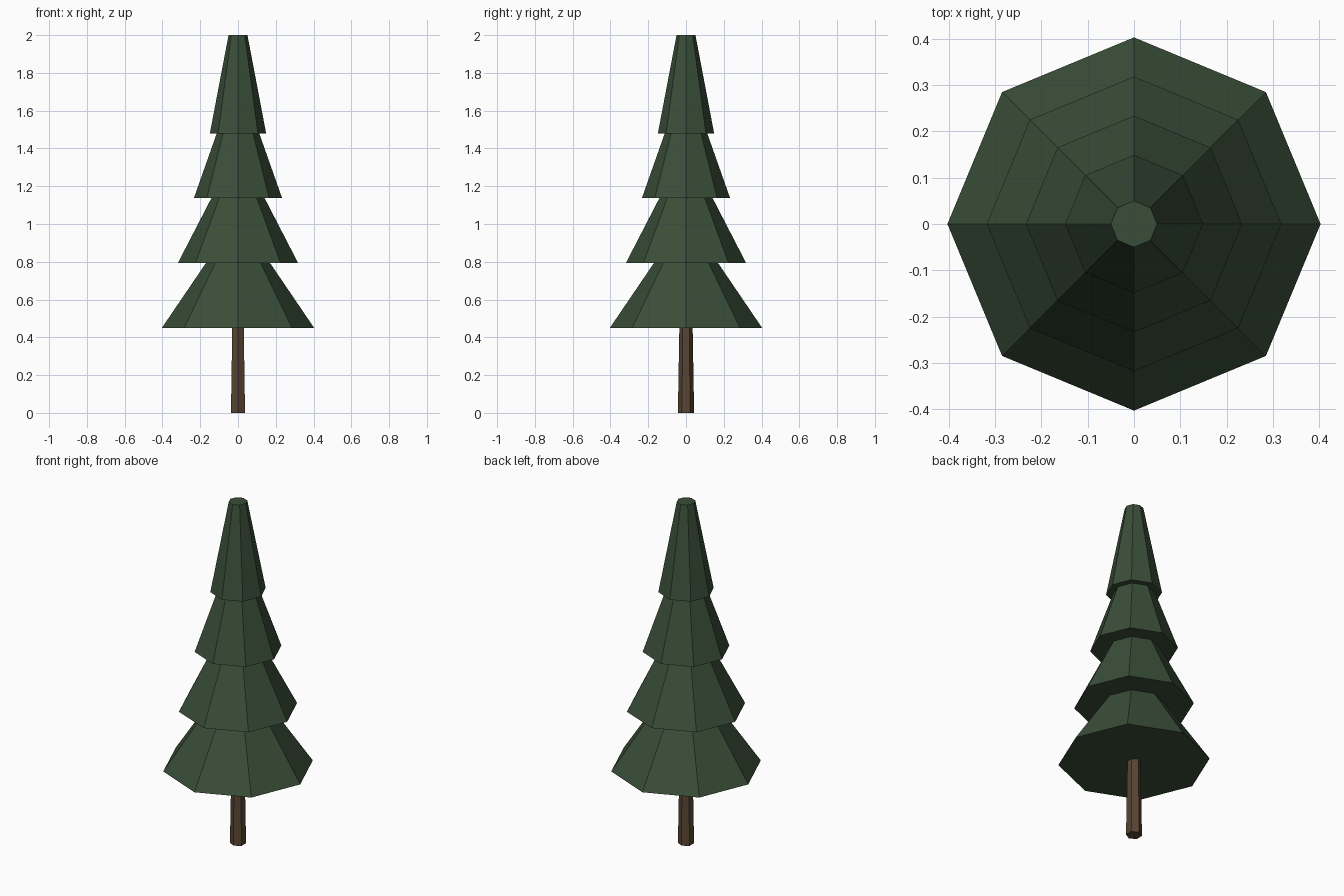
import bpy
import math

if "Cube" in bpy.data.objects:
    bpy.data.objects.remove(bpy.data.objects["Cube"])


def material(name, rgb):
    mat = bpy.data.materials.new(name)
    mat.diffuse_color = (*rgb, 1.0)
    mat.use_nodes = True
    mat.node_tree.nodes["Principled BSDF"].inputs["Base Color"].default_value = mat.diffuse_color
    return mat


def frustum(name, sides, r_bottom, r_top, z_bottom, z_top, mat):
    """Capped, flat-shaded tapered prism with one corner on the y axis."""
    bpy.ops.mesh.primitive_cone_add(
        vertices=sides, radius1=r_bottom, radius2=r_top,
        depth=z_top - z_bottom, location=(0, 0, (z_bottom + z_top) / 2))
    obj = bpy.context.object
    obj.name = name
    obj.data.materials.append(mat)
    return obj


needle_green = material("needle green", (0.042, 0.076, 0.040))
bark_brown = material("bark brown", (0.100, 0.060, 0.034))

# Six-sided tapering trunk, ending inside the lowest tier
frustum("trunk", 6, 0.043, 0.034, 0.0, 0.52, bark_brown)

# Four overlapping eight-sided foliage tiers, narrowing upwards
TIERS = 4
TIER_HEIGHT = 0.52
for i in range(TIERS):
    t = i / (TIERS - 1)
    base_z = 0.45 + t * 1.03
    base_r = 0.403 + t * (0.149 - 0.403)
    frustum(f"foliage_tier_{i + 1}", 8, base_r, 0.05,
            base_z, base_z + TIER_HEIGHT, needle_green)
